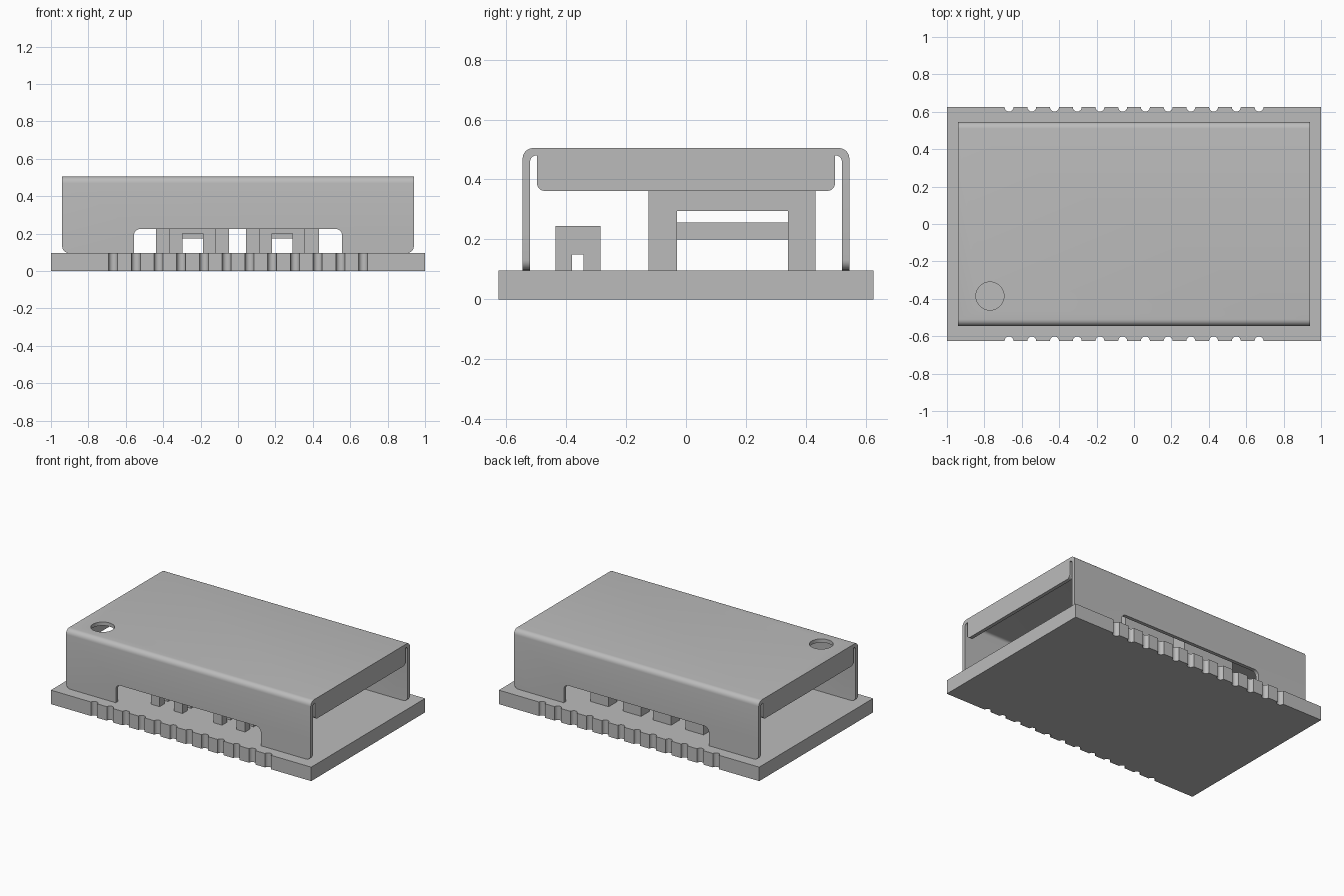
import bpy, bmesh, math
from mathutils import Vector

cube = bpy.data.objects.get("Cube")
if cube:
    bpy.data.objects.remove(cube, do_unlink=True)

grey = bpy.data.materials.new("plain grey")
grey.use_nodes = True
COLOUR = (0.5, 0.5, 0.5, 1)
grey.diffuse_color = COLOUR
grey.node_tree.nodes["Principled BSDF"].inputs["Base Color"].default_value = COLOUR


def rounded(corners, steps=6):
    """Turn (u, v, radius) corners into an outline with filleted corners."""
    out = []
    for i, (u, v, r) in enumerate(corners):
        p = Vector((u, v))
        if not r:
            out.append(p)
            continue
        a = (Vector(corners[i - 1][:2]) - p).normalized()
        b = (Vector(corners[(i + 1) % len(corners)][:2]) - p).normalized()
        centre = p + (a + b) * r
        for k in range(steps + 1):
            t = k / steps * math.pi / 2
            out.append(centre - b * r * math.cos(t) - a * r * math.sin(t))
    return out


def extrude(name, outline, axis, low, high):
    """Extrude a 2D outline along x, y or z between two positions."""
    place = {"x": lambda u, v, w: (w, u, v),
             "y": lambda u, v, w: (u, w, v),
             "z": lambda u, v, w: (u, v, w)}[axis]
    bm = bmesh.new()
    face = bm.faces.new([bm.verts.new(place(p[0], p[1], low)) for p in outline])
    top = bmesh.ops.extrude_face_region(bm, geom=[face])["geom"]
    bmesh.ops.translate(bm, vec=place(0, 0, high - low),
                        verts=[e for e in top if isinstance(e, bmesh.types.BMVert)])
    bmesh.ops.recalc_face_normals(bm, faces=bm.faces)
    mesh = bpy.data.meshes.new(name)
    bm.to_mesh(mesh)
    bm.free()
    mesh.materials.append(grey)
    ob = bpy.data.objects.new(name, mesh)
    bpy.context.collection.objects.link(ob)
    return ob


def activate(ob):
    bpy.ops.object.select_all(action="DESELECT")
    ob.select_set(True)
    bpy.context.view_layer.objects.active = ob


def carve(ob, tool, operation="DIFFERENCE"):
    mod = ob.modifiers.new("carve", "BOOLEAN")
    mod.object, mod.operation, mod.solver = tool, operation, "EXACT"
    tool.hide_render = True
    activate(ob)
    bpy.ops.object.modifier_apply(modifier=mod.name)
    bpy.data.objects.remove(tool, do_unlink=True)


def smooth(ob):
    activate(ob)
    bpy.ops.object.shade_smooth_by_angle(angle=math.radians(35))


def rect(u0, u1, v0, v1):
    return [(u0, v0), (u1, v0), (u1, v1), (u0, v1)]


# Circuit board with half-round notches along both long edges
BOARD = 0.097
edge = [(-1, -0.625)]
for i in range(12):
    cx = -0.668 + i * 0.1215
    for k in range(9):
        t = math.pi * (1 - k / 8)
        edge.append((cx + 0.024 * math.cos(t), -0.625 + 0.024 * math.sin(t)))
edge.append((1, -0.625))
back_edge = [(x, -y) for x, y in reversed(edge)]
board = extrude("circuit_board", edge + back_edge, "z", 0, BOARD)
smooth(board)

# Shield cover: bent sheet, trimmed to its front silhouette
TOP, WALL, HALF, SHEET = 0.505, 0.545, 0.94, 0.025
inner = WALL - SHEET
sheet = rounded([(-WALL, BOARD, 0), (-WALL, TOP, 0.035), (WALL, TOP, 0.035),
                 (WALL, BOARD, 0), (inner, BOARD, 0), (inner, TOP - SHEET, 0.02),
                 (-inner, TOP - SHEET, 0.02), (-inner, BOARD, 0)])
cover = extrude("shield_cover", sheet, "x", -HALF, HALF)
silhouette = rounded([(-HALF, BOARD, 0.035), (-0.557, BOARD, 0), (-0.557, 0.225, 0.035),
                      (0.557, 0.225, 0.035), (0.557, BOARD, 0), (HALF, BOARD, 0.035),
                      (HALF, 0.6, 0), (-HALF, 0.6, 0)])
carve(cover, extrude("silhouette_cutter", silhouette, "y", -1, 1), "INTERSECT")
circle = [(-0.77 + 0.075 * math.cos(k * math.pi / 16),
           -0.385 + 0.075 * math.sin(k * math.pi / 16)) for k in range(32)]
carve(cover, extrude("hole_cutter", circle, "z", 0.4, 0.6))
smooth(cover)

# Folded end flaps
flap = rounded([(-0.497, 0.362, 0.025), (0.497, 0.362, 0.025),
                (0.497, TOP - 0.01, 0), (-0.497, TOP - 0.01, 0)])
for side, x in (("right", -HALF), ("left", HALF - SHEET)):
    smooth(extrude(side + "_end_flap", flap, "x", x, x + SHEET))

# Two tall bridge components, each with a small one in front
for side, cx in (("right", -0.243), ("left", 0.237)):
    arch = [(-0.125, BOARD), (-0.03, BOARD), (-0.03, 0.295), (0.34, 0.295),
            (0.34, BOARD), (0.432, BOARD), (0.432, 0.44), (-0.125, 0.44)]
    tall = extrude(side + "_tall_component", arch, "x", cx - 0.195, cx + 0.195)
    carve(tall, extrude("leg_cutter", rect(cx - 0.055, cx + 0.055, 0, 0.175), "y", -0.3, 0.6))
    extrude(side + "_cross_bar", rect(cx - 0.12, cx + 0.12, 0.2, 0.257), "y", -0.04, 0.35)

    small_arch = [(cx - 0.122, BOARD), (cx - 0.055, BOARD), (cx - 0.055, 0.2),
                  (cx + 0.055, 0.2), (cx + 0.055, BOARD), (cx + 0.122, BOARD),
                  (cx + 0.122, 0.245), (cx - 0.122, 0.245)]
    small = extrude(side + "_small_component", small_arch, "y", -0.435, -0.285)
    carve(small, extrude("slot_cutter", rect(-0.38, -0.342, 0, 0.15), "x", cx - 0.3, cx + 0.3))

bpy.ops.object.select_all(action="DESELECT")
